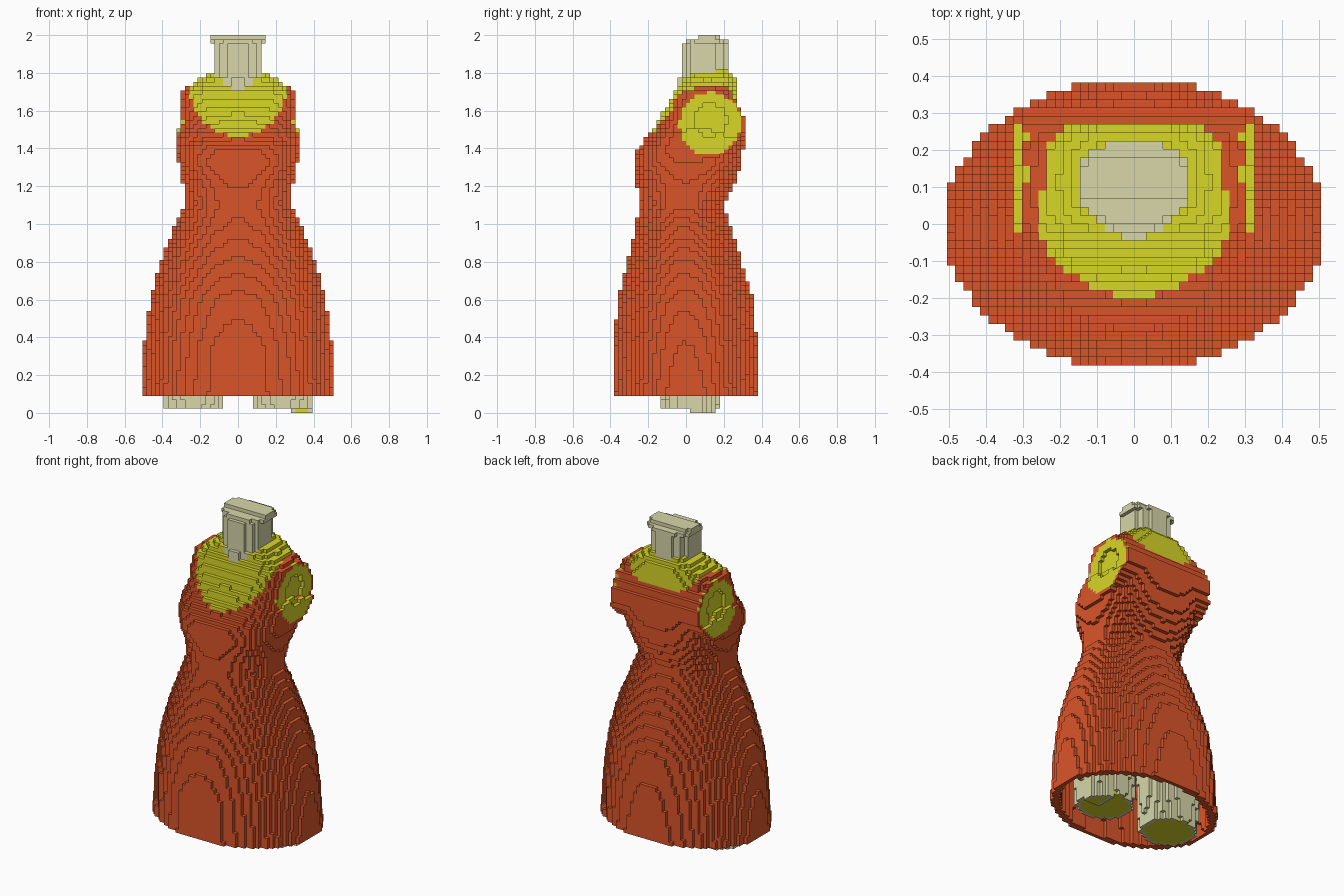
import bpy
import bmesh

cube = bpy.data.objects.get("Cube")
if cube:
    bpy.data.objects.remove(cube, do_unlink=True)

LAYERS = 89
V = 2 / LAYERS          # edge length of one block
SHELL_TOP = 0.85        # the skirt is hollow below this height

# Body profile: height, half width, front reach, back reach
PROFILE = [
    (0.09, 0.515, 0.39, 0.39), (0.36, 0.496, 0.385, 0.378),
    (0.6, 0.465, 0.36, 0.355), (0.8, 0.41, 0.31, 0.295),
    (1.0, 0.33, 0.262, 0.23), (1.1, 0.287, 0.25, 0.2),
    (1.2, 0.287, 0.26, 0.25), (1.33, 0.318, 0.282, 0.295),
    (1.4, 0.33, 0.26, 0.305), (1.48, 0.333, 0.185, 0.315),
    (1.5, 0.312, 0.17, 0.31), (1.6, 0.31, 0.115, 0.287),
    (1.7, 0.31, 0.065, 0.265), (1.73, 0.25, 0.04, 0.265),
    (1.78, 0.18, 0.01, 0.262), (1.81, 0.13, -0.05, 0.23),
]


def material(name, rgb):
    mat = bpy.data.materials.new(name)
    mat.use_nodes = True
    colour = (*rgb, 1)
    mat.diffuse_color = colour
    mat.node_tree.nodes["Principled BSDF"].inputs["Base Color"].default_value = colour
    return mat


RED = material("orange red", (0.71, 0.09, 0.022))
YELLOW = material("olive yellow", (0.69, 0.68, 0.02))
GREY = material("pale stone", (0.69, 0.68, 0.4))


def oval(x, y, half_x, half_y, power=2):
    """True inside a rounded oval centred on the origin."""
    if half_x <= 0 or half_y <= 0:
        return False
    return abs(x / half_x) ** power + abs(y / half_y) ** power < 1


def section(z):
    """Half width, front and back of the body at a height."""
    for low, high in zip(PROFILE, PROFILE[1:]):
        if low[0] <= z <= high[0]:
            t = (z - low[0]) / (high[0] - low[0])
            return [a + (b - a) * t for a, b in zip(low[1:], high[1:])]
    return None


def in_body(x, y, z, inset=0):
    cut = section(z)
    if cut is None:
        return False
    # flat round pads that close the armholes
    pad = 0.32 if z < 1.47 else 0.3
    if abs(x) < pad and oval(y - 0.127, z - 1.53, 0.18, 0.18):
        return True
    width, front, back = cut
    power = 2 + min(max((z - 1.1) / 0.4, 0), 1.5)   # squarer towards the shoulders
    return oval(x, y - (back - front) / 2, width - inset, (front + back) / 2 - inset, power)


def in_neck(x, y, z):
    if z < 1.7:
        return False
    if z > 2 - V:                                  # ridge on the cap
        return 0.06 < y < 0.19 and oval(x, y - 0.11, 0.145, 0.12)
    if z > 2 - 2 * V:                              # cap
        return oval(x, y - 0.112, 0.145, 0.108, 3)
    if z < 1.77 and oval(x, y - 0.1, 0.12, 0.143):  # collar inside the neckline
        return True
    return oval(x, y - 0.1, 0.12, 0.118, 3)


def leg_part(x, y, z):
    """Legs inside the skirt, with soles set into their ends."""
    if z > SHELL_TOP:
        return None
    grow = 1 + 0.3 * z
    dx, dy = abs(x) - 0.235, y - 0.02
    if not oval(dx, dy, 0.163 * grow, 0.15 * grow):
        return None
    sole = z < 2 * V and oval(dx, dy, 0.145, 0.13)
    if z < V:                                      # low heel on the left leg
        if x < 0.27 or y < 0.02:
            return None
        sole = sole and x > 0.3
    return "soles" if sole else "legs"


def in_neckline(x, y, z):
    if y < 0.1:
        return z > 1.71 and abs(x) < 0.25 or oval(x, z - 1.7, 0.25, 0.235)
    return z > 1.73 or oval(x, z - 1.76, 0.25, 0.13)


def part_at(x, y, z):
    """Name of the part that fills a block, or None for empty space."""
    if in_neck(x, y, z):
        return "neck"
    if not in_body(x, y, z):
        return leg_part(x, y, z) if z < 4 * V else None
    if z < SHELL_TOP and in_body(x, y, z, 0.036):
        return leg_part(x, y, z)
    # round arm sockets with a shallow hollow in the middle
    out = V if x > 0 else -V
    if abs(x) > 0.2 and oval(y - 0.127, z - 1.53, 0.163, 0.168):
        hollow = oval(y - 0.13, z - 1.55, 0.09, 0.085)
        if not in_body(x + out, y, z):
            return None if hollow else "arm_sockets"
        if hollow and not in_body(x + 2 * out, y, z):
            return "arm_sockets"
    return "neckline" if in_neckline(x, y, z) else "dress"


# Fill the block grid
cells = {}
for k in range(LAYERS):
    for j in range(-17, 17):
        for i in range(-22, 23):
            name = part_at(i * V, (j + 0.5) * V, (k + 0.5) * V)
            if name:
                cells[i, j, k] = name


def build(name, mat):
    """Make one part from the open sides of its blocks."""
    bm = bmesh.new()
    points = {}

    def point(key):
        if key not in points:
            a, b, c = key
            points[key] = bm.verts.new(((a - 0.5) * V, b * V, c * V))
        return points[key]

    for cell, owner in cells.items():
        if owner != name:
            continue
        for axis in range(3):
            u, w = (axis + 1) % 3, (axis + 2) % 3
            for side in (0, 1):
                beside = list(cell)
                beside[axis] += 2 * side - 1
                if tuple(beside) in cells:
                    continue
                loop = []
                for du, dw in ((0, 0), (1, 0), (1, 1), (0, 1)):
                    corner = list(cell)
                    corner[axis] += side
                    corner[u] += du
                    corner[w] += dw
                    loop.append(point(tuple(corner)))
                bm.faces.new(loop if side else loop[::-1])
    mesh = bpy.data.meshes.new(name)
    bm.to_mesh(mesh)
    bm.free()
    mesh.materials.append(mat)
    bpy.context.scene.collection.objects.link(bpy.data.objects.new(name, mesh))


PARTS = {
    "dress": RED, "neckline": YELLOW, "arm_sockets": YELLOW,
    "neck": GREY, "legs": GREY, "soles": YELLOW,
}
for part, mat in PARTS.items():
    build(part, mat)
